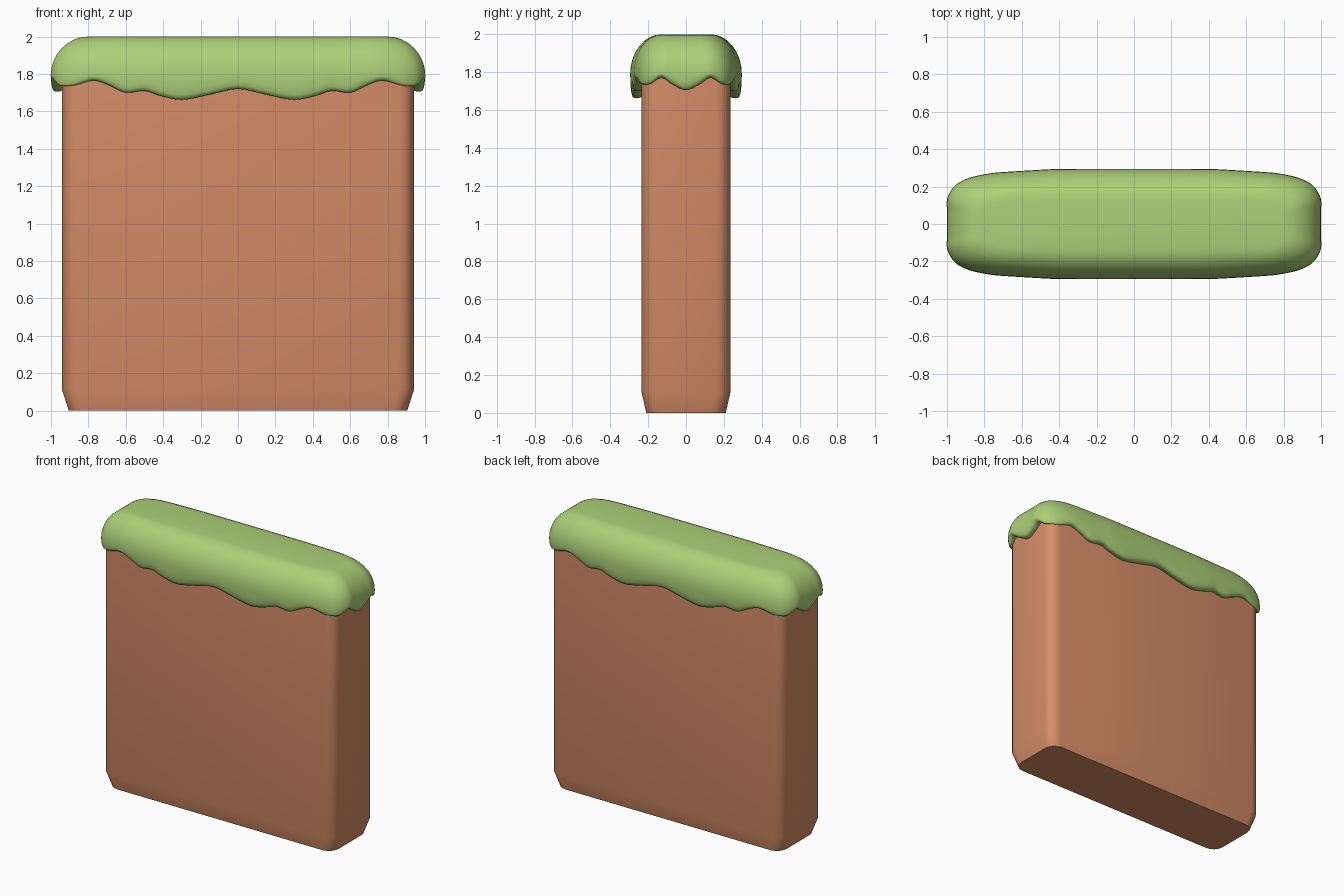
import bpy, bmesh, math
from mathutils import Vector

if "Cube" in bpy.data.objects:
    bpy.data.objects.remove(bpy.data.objects["Cube"])


def material(name, color):
    m = bpy.data.materials.new(name)
    m.diffuse_color = (*color, 1)
    m.use_nodes = True
    m.node_tree.nodes["Principled BSDF"].inputs["Base Color"].default_value = m.diffuse_color
    return m


def loft(name, rings, mat, angle):
    """Join closed rings of equal length and cap both ends."""
    bm = bmesh.new()
    loops = [[bm.verts.new(p) for p in r] for r in rings]
    n = len(loops[0])
    for a, b in zip(loops, loops[1:]):
        for i in range(n):
            j = (i + 1) % n
            bm.faces.new((a[i], a[j], b[j], b[i]))
    bm.faces.new(loops[0])
    bm.faces.new(loops[-1])
    bmesh.ops.recalc_face_normals(bm, faces=bm.faces)
    me = bpy.data.meshes.new(name)
    bm.to_mesh(me)
    bm.free()
    me.materials.append(mat)
    ob = bpy.data.objects.new(name, me)
    bpy.context.collection.objects.link(ob)
    bpy.ops.object.select_all(action='DESELECT')
    ob.select_set(True)
    bpy.context.view_layer.objects.active = ob
    bpy.ops.object.shade_smooth_by_angle(angle=math.radians(angle))


soil = material("soil_brown", (0.68, 0.27, 0.14))
green = material("grass_green", (0.42, 0.63, 0.19))


# Soil block: rounded slab with tapered foot
def slab_ring(hx, hy, r, z):
    pts = []
    for q, (sx, sy) in enumerate(((1, 1), (-1, 1), (-1, -1), (1, -1))):
        for k in range(5):
            a = math.radians(90 * q + 22.5 * k)
            pts.append((sx * (hx - r) + r * math.cos(a),
                        sy * (hy - r) + r * math.sin(a), z))
    return pts


loft("soil_block", [slab_ring(.905, .21, .08, 0), slab_ring(.94, .235, .08, .11),
                    slab_ring(.94, .235, .08, 1.8)], soil, 50)

# Grass cap: quarter outline as rim x, rim y, top x, top y, drip height
quarter = [
    (1, 0, .80, 0, 1.705), (1, .07, .80, .045, 1.735), (1, .13, .795, .08, 1.77),
    (.975, .185, .775, .1, 1.74), (.935, .222, .74, .115, 1.735),
    (.87, .25, .70, .125, 1.74), (.77, .271, .64, .13, 1.765),
    (.68, .279, .56, .13, 1.735), (.6, .284, .5, .13, 1.70),
    (.5, .29, .42, .13, 1.71), (.42, .294, .35, .13, 1.685),
    (.3, .295, .25, .13, 1.662), (.15, .295, .12, .13, 1.69), (0, .295, 0, .13, 1.72)]


def flip(k, sx, sy):
    return (sx * k[0], sy * k[1], sx * k[2], sy * k[3], k[4])


keys = [flip(k, 1, 1) for k in quarter[:-1]]
keys += [flip(k, -1, 1) for k in quarter[:0:-1]]
keys += [flip(k, -1, -1) for k in quarter[:-1]]
keys += [flip(k, 1, -1) for k in quarter[:0:-1]]

# Smooth the outline with a closed Catmull-Rom curve
outline = []
N = len(keys)
for i in range(N):
    p0, p1, p2, p3 = (keys[(i + d) % N] for d in (-1, 0, 1, 2))
    for s in range(4):
        t = s / 4
        outline.append([.5 * (2 * b + (c - a) * t + (2 * a - 5 * b + 4 * c - d) * t * t
                              + (3 * b - a - 3 * c + d) * t ** 3)
                        for a, b, c, d in zip(p0, p1, p2, p3)])

RIM = 1.79
rings = []
# Domed upper part
for k in range(9):
    a = math.pi / 2 * k / 8
    s, c = math.sin(a), math.cos(a)
    rings.append([(tx + (rx - tx) * s, ty + (ry - ty) * s, RIM + (2 - RIM) * c)
                  for rx, ry, tx, ty, zb in outline])


# Drip edge curling inward to the soil
def drip_ring(inset, mix, lift):
    pts = []
    for rx, ry, tx, ty, zb in outline:
        ix = max(-.91, min(.91, rx))
        iy = max(-.205, min(.205, ry))
        pts.append((rx + (ix - rx) * inset, ry + (iy - ry) * inset,
                    zb + (RIM - zb) * mix + lift))
    return pts


rings += [drip_ring(.02, .5, .005), drip_ring(.07, .15, .008), drip_ring(.17, 0, .004),
          drip_ring(.35, 0, 0), drip_ring(.6, 0, .004), drip_ring(1, 0, .018)]
loft("grass_cap", rings, green, 70)
